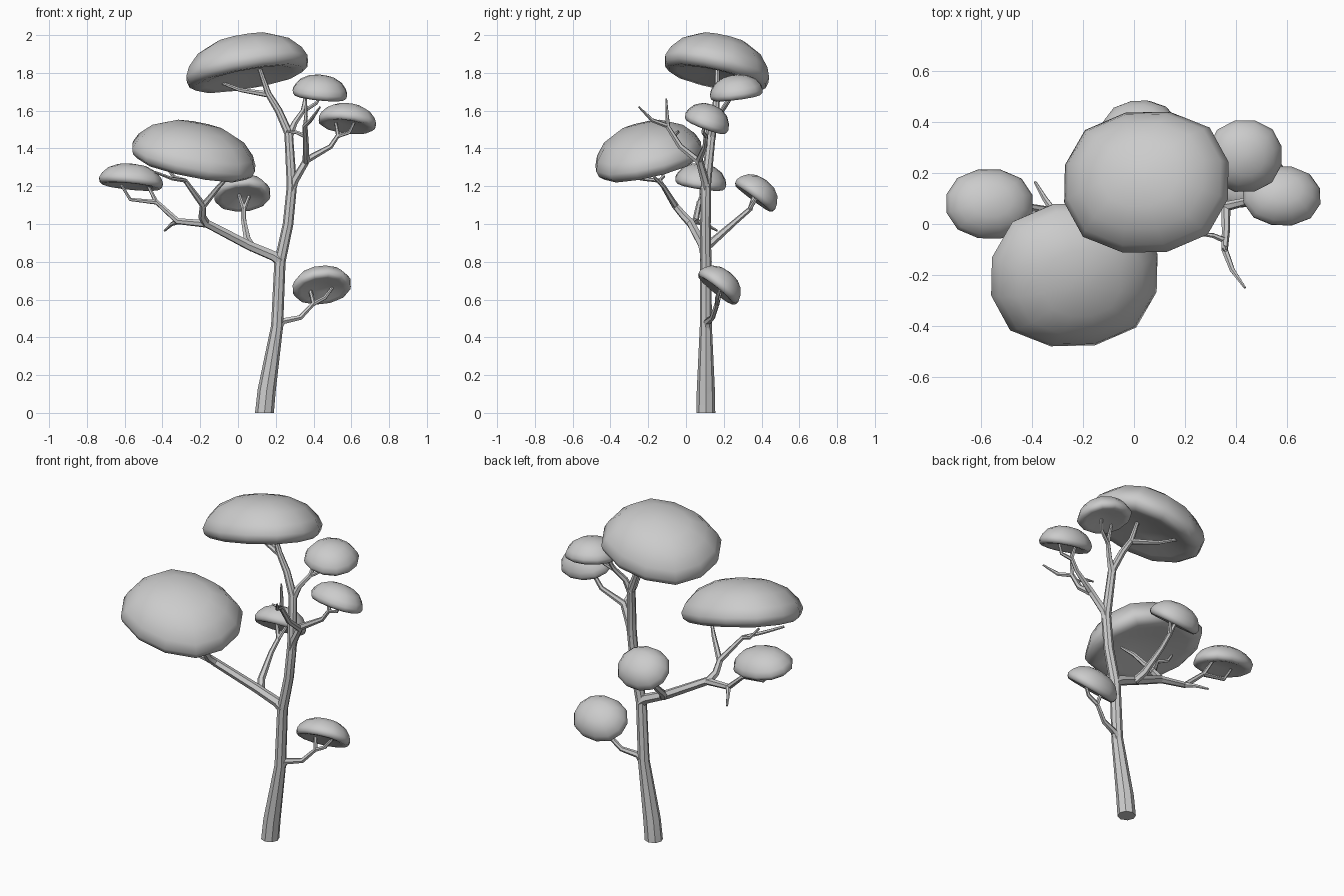
import bpy, bmesh, math
from mathutils import Vector, Matrix


def finish(name, bm, angle):
    bmesh.ops.recalc_face_normals(bm, faces=bm.faces)
    me = bpy.data.meshes.new(name)
    bm.to_mesh(me)
    bm.free()
    ob = bpy.data.objects.new(name, me)
    bpy.context.collection.objects.link(ob)
    bpy.ops.object.select_all(action='DESELECT')
    ob.select_set(True)
    bpy.context.view_layer.objects.active = ob
    bpy.ops.object.shade_smooth_by_angle(angle=math.radians(angle))
    return ob


def loft(bm, rings):
    n = len(rings[0])
    for a, b in zip(rings, rings[1:]):
        for i in range(n):
            j = (i + 1) % n
            bm.faces.new((a[i], a[j], b[j], b[i]))
    bm.faces.new(rings[0])
    bm.faces.new(rings[-1])


def tube(bm, pts, sides, flat_base=False, thick=1.0):
    """Tapered tube through (x, y, z, radius) points."""
    P = [Vector(p[:3]) for p in pts]
    rings, prev, u = [], None, None
    for i, p in enumerate(P):
        t = Vector((0, 0, 0))
        if i > 0:
            t += (p - P[i - 1]).normalized()
        if i < len(P) - 1:
            t += (P[i + 1] - p).normalized()
        if flat_base and i == 0:
            t = Vector((0, 0, 1))
        t.normalize()
        if prev is None:
            u = t.orthogonal().normalized()
        else:
            u = prev.rotation_difference(t) @ u
        v = t.cross(u)
        prev = t
        r = pts[i][3] * thick
        rings.append([bm.verts.new(p + (u * math.cos(a) + v * math.sin(a)) * r)
                      for a in (2 * math.pi * k / sides for k in range(sides))])
    loft(bm, rings)


def branch(name, *paths):
    bm = bmesh.new()
    for path in paths:
        tube(bm, path, 6, thick=1.22)
    return finish(name, bm, 35)


# Mushroom-like foliage cap: (relative radius, height)
CAP = [(0.12, .155), (0.46, .138), (0.75, .093), (0.93, .03), (1, -.02),
       (0.97, -.053), (0.88, -.075), (0.72, -.07), (0.3, -.035)]


def cap(name, loc, normal, rx, ry, h=1.0, power=2.4, sides=12):
    rot = Vector((0, 0, 1)).rotation_difference(Vector(normal)).to_matrix().to_4x4()
    M = Matrix.Translation(loc) @ rot @ Matrix.Diagonal((rx, ry, h, 1))
    bm = bmesh.new()
    rings = []
    for r, z in CAP:
        ring = []
        for k in range(sides):
            a = 2 * math.pi * (k + .5) / sides
            c, s = math.cos(a), math.sin(a)
            # slightly squared-off ellipse
            q = 1.01 * r / (abs(c) ** power + abs(s) ** power) ** (1 / power)
            ring.append(bm.verts.new(M @ Vector((q * c, q * s, z))))
        rings.append(ring)
    loft(bm, rings)
    return finish(name, bm, 60)


# Trunk
bm = bmesh.new()
tube(bm, [(.14, .105, 0, .05), (.152, .105, .12, .048), (.207, .105, .46, .032),
          (.222, .105, .8, .03), (.265, .103, 1.0, .028), (.285, .105, 1.2, .027),
          (.268, .135, 1.48, .023), (.215, .155, 1.6, .02), (.16, .165, 1.69, .017),
          (.105, .165, 1.85, .01)], 8, flat_base=True)
finish("trunk", bm, 35)

# Branches
branch("top_twig", [(.165, .165, 1.685, .014), (.01, .22, 1.71, .009), (-.13, .28, 1.765, .006)])
branch("left_branch",
       [(.225, .105, .805, .027), (.19, .103, .83, .023), (.06, .09, .885, .021),
        (-.17, .025, 1.005, .019), (-.19, -.01, 1.04, .017), (-.185, -.06, 1.1, .015),
        (-.28, -.14, 1.23, .01), (-.35, -.24, 1.24, .008), (-.44, -.3, 1.275, .006)],
       [(-.185, -.055, 1.095, .014), (-.1, -.12, 1.2, .01), (-.05, -.17, 1.25, .006)],
       [(-.28, -.14, 1.23, .009), (-.34, -.12, 1.25, .008), (-.385, -.14, 1.31, .006)],
       [(-.16, .03, 1.0, .017), (-.32, .05, 1.015, .014), (-.43, .07, 1.115, .011),
        (-.57, .08, 1.13, .008), (-.62, .08, 1.21, .006)],
       [(-.43, .07, 1.11, .01), (-.48, .1, 1.21, .006)],
       [(-.315, .05, 1.015, .013), (-.35, .1, 1.0, .009), (-.388, .165, .965, .005)])
branch("back_branch",
       [(.08, .1, .87, .018), (.05, .15, .915, .017), (.03, .27, 1.02, .012),
        (.03, .34, 1.08, .011), (0, .365, 1.17, .007)],
       [(.03, .335, 1.075, .01), (.06, .38, 1.15, .007)])
branch("low_branch",
       [(.2, .105, .43, .022), (.235, .115, .485, .016), (.33, .14, .505, .012),
        (.4, .165, .58, .011), (.375, .19, .68, .007)],
       [(.395, .165, .575, .01), (.46, .165, .61, .009), (.505, .185, .67, .006)])
branch("right_branch",
       [(.282, .105, 1.18, .022), (.3, .1, 1.23, .018), (.365, .07, 1.34, .016),
        (.49, .1, 1.41, .011), (.53, .105, 1.47, .01), (.515, .12, 1.55, .006)],
       [(.528, .105, 1.465, .009), (.59, .09, 1.485, .008), (.615, .1, 1.54, .006)],
       [(.36, .07, 1.33, .015), (.36, -.03, 1.41, .013), (.355, -.1, 1.52, .011),
        (.385, -.18, 1.55, .009), (.435, -.25, 1.62, .004)],
       [(.355, -.095, 1.51, .01), (.36, -.1, 1.57, .008), (.36, -.105, 1.665, .004)],
       [(.357, -.065, 1.465, .01), (.31, -.045, 1.485, .008), (.255, -.04, 1.49, .004)])
branch("upper_right_branch",
       [(.268, .135, 1.46, .019), (.3, .15, 1.535, .013), (.345, .19, 1.6, .011),
        (.36, .24, 1.69, .006)],
       [(.345, .19, 1.595, .009), (.415, .22, 1.64, .008), (.44, .25, 1.69, .006)])

# Foliage caps: two large crowns, five small ones
cap("top_crown", (.045, .168, 1.842), (-.18, .22, 1), .328, .283)
cap("left_crown", (-.23, -.203, 1.376), (.2, -.23, 1), .333, .288)
small = [
    ("left_foliage", (-.565, .08, 1.237), (.1, .15, 1), .172, .138),
    ("back_foliage", (.022, .377, 1.166), (-.08, .75, 1), .15, .13),
    ("low_foliage", (.442, .182, .679), (-.15, .8, 1), .156, .132),
    ("right_foliage", (.58, .115, 1.553), (.12, .37, 1), .154, .123),
    ("upper_right_foliage", (.435, .265, 1.708), (.1, -.13, 1), .147, .143),
]
for name, loc, nrm, rx, ry in small:
    cap(name, loc, nrm, rx, ry, .52, 2.2)
